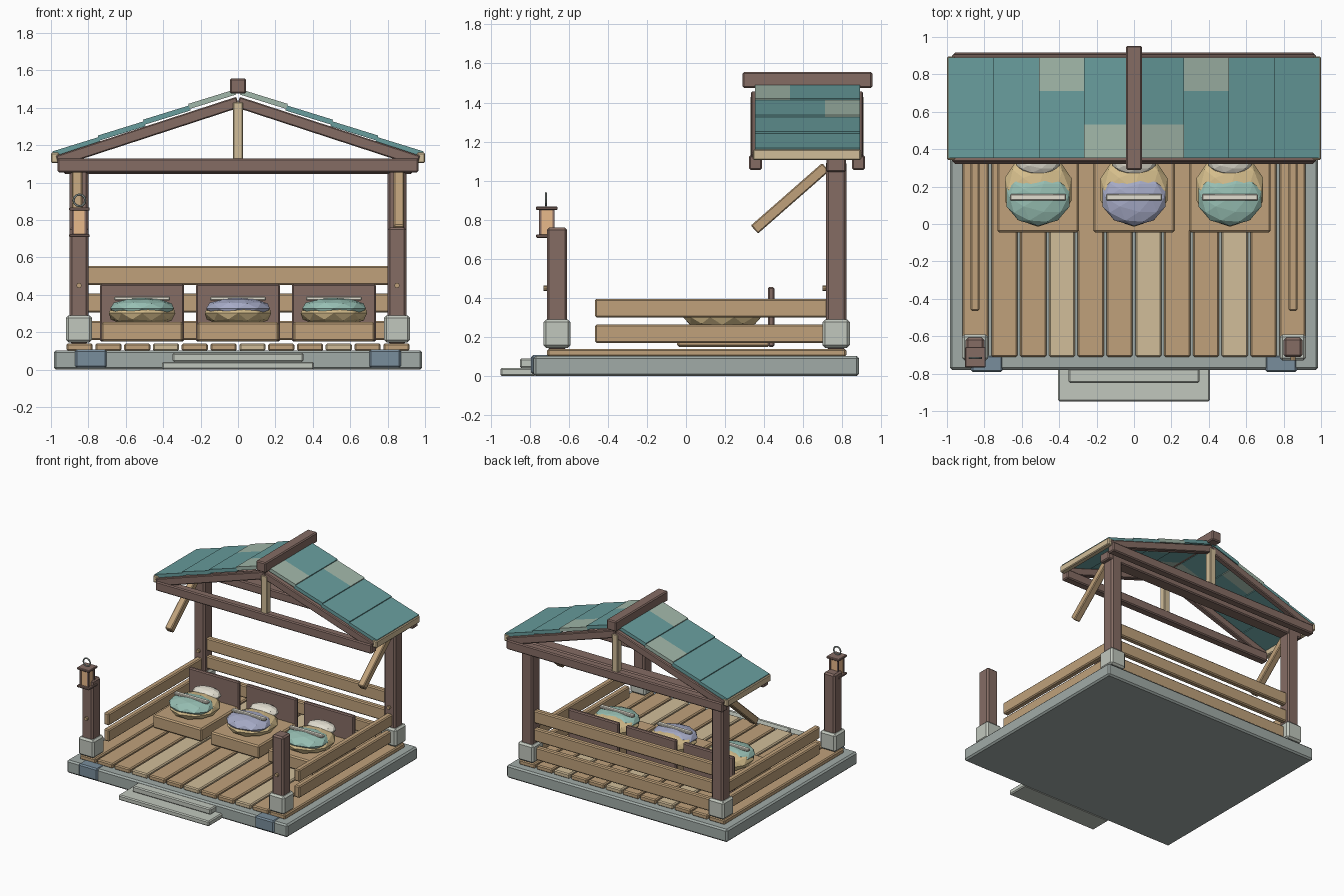
import bpy
from mathutils import Vector

if "Cube" in bpy.data.objects:
    bpy.data.objects.remove(bpy.data.objects["Cube"])


def mat(name, r, g, b):
    m = bpy.data.materials.new(name)
    m.diffuse_color = tuple((c / 255) ** 2.2 for c in (r, g, b)) + (1,)
    m.use_nodes = True
    m.node_tree.nodes["Principled BSDF"].inputs["Base Color"].default_value = m.diffuse_color
    return m


BROWN = mat("dark_wood", 132, 108, 100)
TAN = mat("tan_wood", 190, 160, 122)
LIGHT = mat("light_wood", 208, 188, 152)
STONE = mat("stone", 160, 170, 166)
PALE = mat("pale_stone", 192, 198, 188)
SLATE = mat("blue_stone", 120, 140, 155)
TEAL = mat("teal_tile", 104, 156, 156)
SAGE = mat("sage_tile", 160, 182, 168)
STRAW = mat("straw", 214, 190, 140)
MINT = mat("mint_cloth", 150, 190, 178)
LILAC = mat("lilac_cloth", 165, 170, 198)
CREAM = mat("cream_cloth", 226, 222, 208)
GLOW = mat("lantern_glow", 232, 184, 138)


def finish(o, name, m, bevel=0):
    o.name = name
    o.data.materials.append(m)
    if bevel:
        b = o.modifiers.new("bevel", "BEVEL")
        b.width, b.segments = bevel, 1
    return o


def solid(name, loc, size, m, bevel=0.008, rot=None):
    bpy.ops.mesh.primitive_cube_add(size=1)
    o = bpy.context.object
    for v in o.data.vertices:
        v.co = Vector(a * s for a, s in zip(v.co, size))
    o.location = loc
    if rot:
        o.rotation_euler = rot.to_euler()
    return finish(o, name, m, bevel)


def box(name, x, y, z, m, bevel=0.008):
    """Box from (min, max) ranges on each axis."""
    return solid(name, [(a + b) / 2 for a, b in (x, y, z)],
                 [b - a for a, b in (x, y, z)], m, bevel)


def beam(name, p, q, width, thick, m, bevel=0.006):
    p, q = Vector(p), Vector(q)
    d = q - p
    return solid(name, (p + q) / 2, (d.length, width, thick), m, bevel,
                 d.to_track_quat('X', 'Z'))


def blob(name, loc, size, m):
    bpy.ops.mesh.primitive_ico_sphere_add(subdivisions=2, radius=1, location=loc)
    o = bpy.context.object
    o.scale = size
    return finish(o, name, m)


# Stone base and steps
box("base_slab", (-.985, .985), (-.78, .885), (0, .103), STONE, .012)
box("lower_step", (-.405, .405), (-.95, -.77), (0, .042), PALE)
box("upper_step", (-.35, .35), (-.85, -.76), (.042, .09), PALE)
for s in (-1, 1):
    box("blue_stone", (s * .787 - .085, s * .787 + .085), (-.792, -.70), (.01, .108), SLATE, .01)

# Deck planks
for i in range(12):
    x = (i - 5.5) * .154
    box("deck_plank", (x - .07, x + .07), (-.71, .82), (.10, .14),
        LIGHT if i in (3, 6, 9) else TAN)

# Posts, stone feet and pegs
for s in (-1, 1):
    x = s * .85
    for y, top in ((-.66, .76), (.768, 1.10)):
        box("post", (x - .05, x + .05), (y - .052, y + .052), (.14, top), BROWN, .012)
        box("post_foot", (x - .07, x + .07), (y - .07, y + .07), (.145, .29), PALE, .014)
        bpy.ops.mesh.primitive_cylinder_add(vertices=8, radius=.014, depth=.03,
                                            location=(x, y - .055, .45), rotation=(1.5708, 0, 0))
        finish(bpy.context.object, "peg", TAN)
    # Side rails and roof brace
    for z in (.217, .348):
        box("side_rail", (x - .024, x + .024), (-.465, .73), (z - .048, z + .048), TAN)
    beam("roof_brace", (s * .86, .35, .75), (s * .86, .715, 1.07), .055, .055, TAN)

# Back rails
for z in (.21, .357, .503):
    box("back_rail", (-.81, .81), (.745, .79), (z - .051, z + .051), TAN)

# Beds
for x, cloth in ((-.513, MINT), (0, LILAC), (.513, MINT)):
    box("bed_base", (x - .218, x + .218), (-.045, .43), (.15, .255), TAN, .01)
    box("headboard", (x - .225, x + .225), (.42, .452), (.15, .457), BROWN)
    blob("straw_cushion", (x, .185, .302), (.187, .2, .075), STRAW)
    blob("blanket", (x, .14, .328), (.178, .15, .057), cloth)
    blob("pillow", (x, .335, .345), (.12, .075, .045), CREAM)
    box("blanket_fold", (x - .15, x + .15), (.125, .16), (.37, .39), CREAM, .005)

# Roof trusses
for y in (.355, .883):
    box("tie_beam", (-.965, .965), (y - .033, y + .033), (1.055, 1.13), BROWN)
    box("king_post", (-.027, .027), (y - .026, y + .026), (1.12, 1.43), LIGHT, .005)
    for s in (-1, 1):
        beam("rafter", (s * .965, y, 1.115), (0, y, 1.43), .045, .06, BROWN)
box("back_plate", (-.93, .93), (.718, .818), (1.045, 1.115), BROWN)
box("ridge_beam", (-.043, .043), (.29, .953), (1.475, 1.557), BROWN)

# Roof tiles in four courses per side, and eave boards
for s in (-1, 1):
    for c in range(4):
        x0, x1 = .015 + .242 * c, .262 + .242 * c
        for r in range(3):
            y = .443 + .179 * r
            beam("roof_tile", (s * x0, y, 1.489 - .35 * x0), (s * x1, y, 1.499 - .35 * x1), .179, .028,
                 SAGE if (c, r) in ((0, 0), (1, 2)) else TEAL, 0)
    box("eave_board", (s * .978 - .022, s * .978 + .022), (.343, .895), (1.105, 1.16), LIGHT, .006)

# Lantern on the front left post
lx, ly = -.848, -.712
box("lantern_base", (lx - .055, lx + .055), (ly - .055, ly + .055), (.708, .725), BROWN, .004)
box("lantern_glass", (lx - .034, lx + .034), (ly - .034, ly + .034), (.72, .855), GLOW, 0)
box("lantern_cap", (lx - .055, lx + .055), (ly - .055, ly + .055), (.85, .868), BROWN, .004)
for a in (-.034, .034):
    for b in (-.034, .034):
        box("lantern_bar", (lx + a - .006, lx + a + .006), (ly + b - .006, ly + b + .006),
            (.72, .855), BROWN, 0)
bpy.ops.mesh.primitive_torus_add(location=(lx, ly - .005, .905), rotation=(1.5708, 0, 0),
                                 major_segments=12, minor_segments=6,
                                 major_radius=.031, minor_radius=.006)
finish(bpy.context.object, "lantern_ring", STONE)
